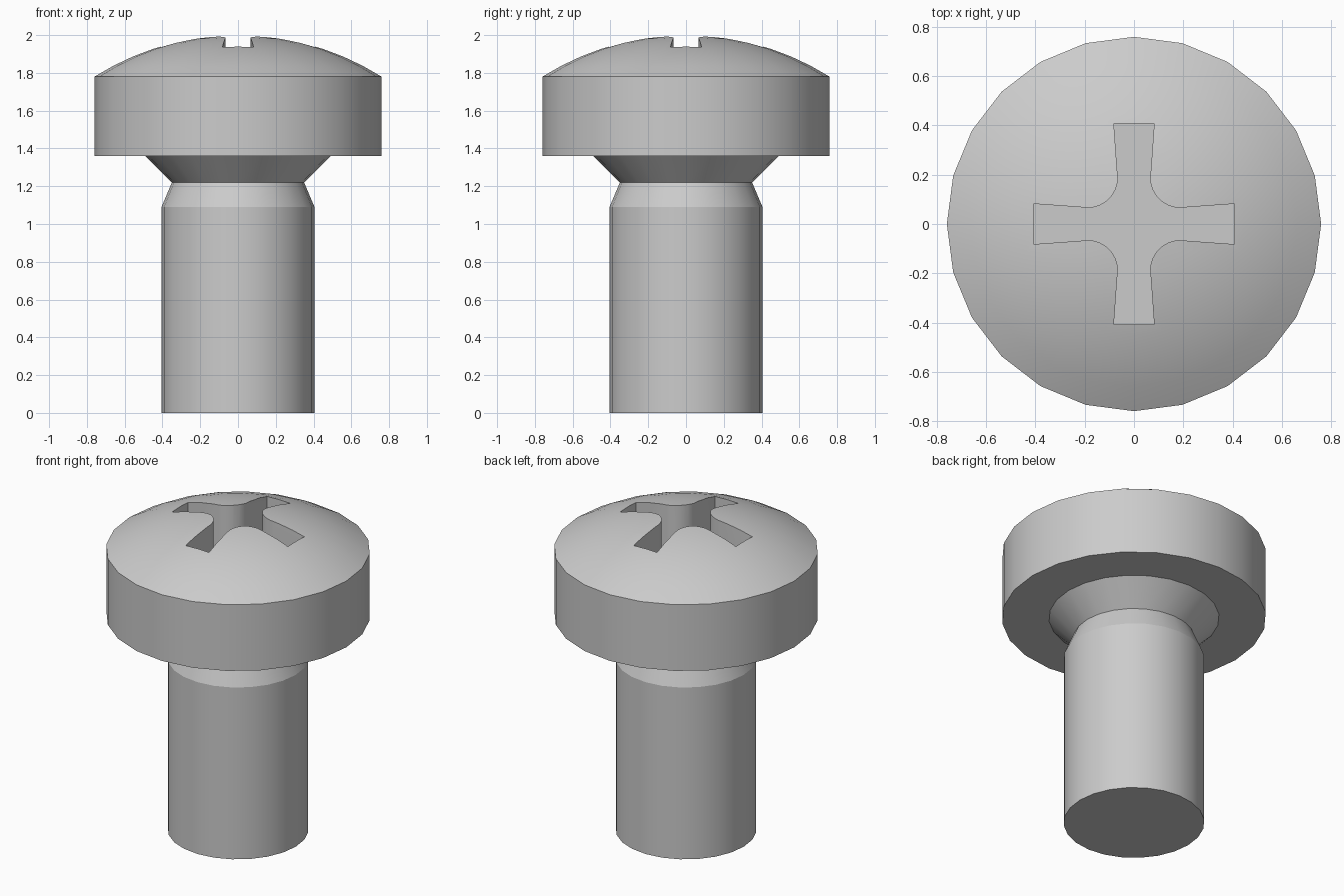
import bpy, bmesh, math

if "Cube" in bpy.data.objects:
    bpy.data.objects.remove(bpy.data.objects["Cube"])

SIDES = 24

steel = bpy.data.materials.new("light grey steel")
steel.diffuse_color = (0.6, 0.6, 0.6, 1)
steel.use_nodes = True
steel.node_tree.nodes["Principled BSDF"].inputs["Base Color"].default_value = steel.diffuse_color


def finish(name, bm):
    bmesh.ops.recalc_face_normals(bm, faces=bm.faces)
    mesh = bpy.data.meshes.new(name)
    bm.to_mesh(mesh)
    bm.free()
    obj = bpy.data.objects.new(name, mesh)
    bpy.context.collection.objects.link(obj)
    mesh.materials.append(steel)
    return obj


def lathe(name, profile):
    """Revolve (radius, z) points, starting and ending on the axis."""
    bm = bmesh.new()
    verts = [bm.verts.new((r, 0, z)) for r, z in profile]
    edges = [bm.edges.new(p) for p in zip(verts, verts[1:])]
    bmesh.ops.spin(bm, geom=verts + edges, cent=(0, 0, 0), axis=(0, 0, 1),
                   angle=2 * math.pi, steps=SIDES, use_merge=True)
    bmesh.ops.remove_doubles(bm, verts=bm.verts, dist=1e-4)
    # merge the bottom fan into one flat cap
    flat = [f for f in bm.faces if all(v.co.z < 1e-4 for v in f.verts)]
    bmesh.ops.dissolve_faces(bm, faces=flat)
    return finish(name, bm)


# Whole screw outline: shank, waisted neck, head wall, domed top
HEAD_R, RIM_Z, TOP_Z = 0.76, 1.78, 2.0
rise = TOP_Z - RIM_Z
dome_r = (HEAD_R ** 2 + rise ** 2) / (2 * rise)
dome_angle = math.asin(HEAD_R / dome_r)
profile = [(0, 0), (0.405, 0), (0.405, 1.09), (0.35, 1.22),
           (0.49, 1.36), (HEAD_R, 1.36)]
DOME_STEPS = 7
for i in range(DOME_STEPS + 1):
    a = dome_angle * (1 - i / DOME_STEPS)
    profile.append((dome_r * math.sin(a), TOP_Z - dome_r * (1 - math.cos(a))))
screw = lathe("screw_body", profile)

# Cross recess cutter: flared arm ends with rounded inner corners
bm = bmesh.new()
quarter = [(0.408, 0.082)]
for i in range(9):
    a = math.radians(265 - 80 * i / 8)
    quarter.append((0.19 + 0.125 * math.cos(a), 0.19 + 0.125 * math.sin(a)))
quarter.append((0.082, 0.408))
outline = []
for k in range(4):
    c, s = round(math.cos(k * math.pi / 2)), round(math.sin(k * math.pi / 2))
    outline += [bm.verts.new((c * x - s * y, s * x + c * y, 1.70)) for x, y in quarter]
floor = bm.faces.new(outline)
top = bmesh.ops.extrude_face_region(bm, geom=[floor])["geom"]
bmesh.ops.translate(bm, vec=(0, 0, 0.5),
                    verts=[g for g in top if isinstance(g, bmesh.types.BMVert)])
cutter = finish("recess_cutter", bm)
cutter.hide_render = True

# Cut the recess, then shade smooth with crisp edges
bpy.context.view_layer.objects.active = screw
screw.select_set(True)
cut = screw.modifiers.new("recess", 'BOOLEAN')
cut.operation = 'DIFFERENCE'
cut.solver = 'EXACT'
cut.object = cutter
bpy.ops.object.modifier_apply(modifier=cut.name)
bpy.data.objects.remove(cutter)
bpy.ops.object.shade_smooth_by_angle(angle=math.radians(20))
